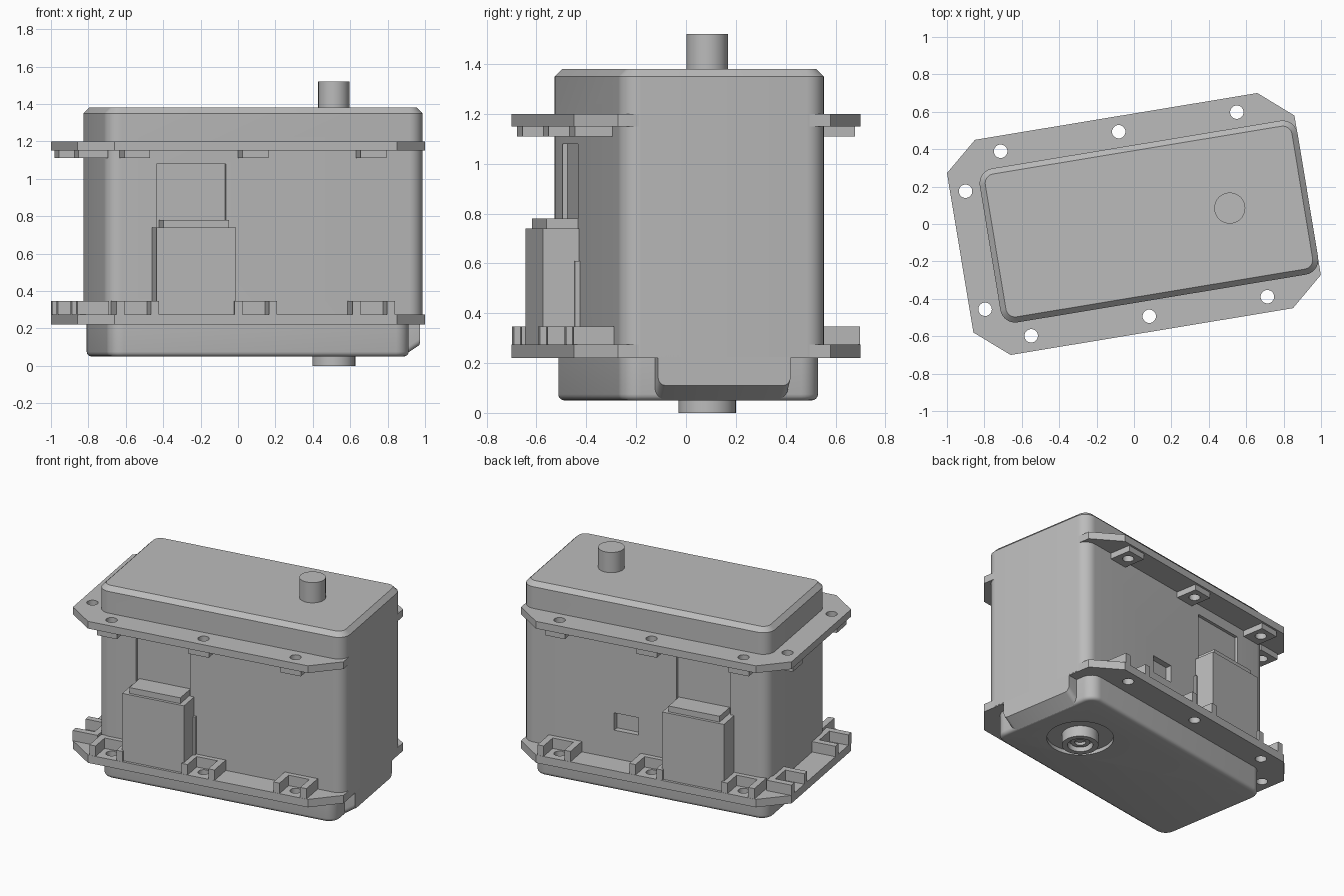
import bpy, bmesh
from math import sin, cos, pi, radians

TURN = radians(9.4)
cube = bpy.data.objects.get("Cube")
if cube:
    bpy.data.objects.remove(cube)

grey = bpy.data.materials.new("housing grey")
grey.use_nodes = True
shade = (0.5, 0.5, 0.5, 1)
grey.diffuse_color = shade
grey.node_tree.nodes["Principled BSDF"].inputs["Base Color"].default_value = shade


def finish(name, bm):
    """Turn a bmesh into an object aligned with the rotated housing."""
    bmesh.ops.recalc_face_normals(bm, faces=bm.faces)
    mesh = bpy.data.meshes.new(name)
    bm.to_mesh(mesh)
    bm.free()
    mesh.materials.append(grey)
    ob = bpy.data.objects.new(name, mesh)
    ob.rotation_euler.z = TURN
    bpy.context.collection.objects.link(ob)
    return ob


def loft(name, rings):
    """Skin a stack of (outline, height) rings and cap both ends."""
    bm = bmesh.new()
    loops = [[bm.verts.new((x, y, z)) for x, y in pts] for pts, z in rings]
    for a, b in zip(loops, loops[1:]):
        for i in range(len(a)):
            j = (i + 1) % len(a)
            bm.faces.new((a[i], a[j], b[j], b[i]))
    bm.faces.new(loops[0])
    bm.faces.new(loops[-1])
    return finish(name, bm)


def prism(name, pts, z0, z1):
    return loft(name, [(pts, z0), (pts, z1)])


def box(name, x0, x1, y0, y1, z0, z1):
    return prism(name, [(x0, y0), (x1, y0), (x1, y1), (x0, y1)], z0, z1)


def circle(x, y, r, n=32):
    return [(x + r * cos(2 * pi * i / n), y + r * sin(2 * pi * i / n)) for i in range(n)]


def rounded(x0, x1, h, r, inset=0):
    """Rounded rectangle outline, optionally shrunk by an inset."""
    q = r - inset
    centres = [(x1 - r, h - r), (x0 + r, h - r), (x0 + r, r - h), (x1 - r, r - h)]
    return [(cx + q * cos((k + i / 8) * pi / 2), cy + q * sin((k + i / 8) * pi / 2))
            for k, (cx, cy) in enumerate(centres) for i in range(9)]


def cut(ob, cutters):
    """Subtract the cutters, then discard them."""
    for c in cutters:
        c.hide_render = True
        mod = ob.modifiers.new("cut", "BOOLEAN")
        mod.operation = "DIFFERENCE"
        mod.solver = "EXACT"
        mod.object = c
    bpy.context.view_layer.update()
    evaluated = ob.evaluated_get(bpy.context.evaluated_depsgraph_get())
    mesh = bpy.data.meshes.new_from_object(evaluated)
    ob.modifiers.clear()
    ob.data = mesh
    for c in cutters:
        bpy.data.objects.remove(c)


parts = []

# Main housing with a chamfered lid, connector recesses and a small window
LEFT, RIGHT, HALF = -0.78, 0.942, 0.417
body = loft("housing", [(rounded(LEFT, RIGHT, HALF, 0.08), 0.225),
                        (rounded(LEFT, RIGHT, HALF, 0.08), 1.35),
                        (rounded(LEFT, RIGHT, HALF, 0.08, 0.03), 1.38)])
cut(body, [box("recess_cutter", -0.51, -0.135, -0.6, 0.02 - HALF, 0.5, 1.08),
           box("recess_cutter", -0.51, -0.135, HALF - 0.02, 0.6, 0.5, 1.08),
           box("window_cutter", 0.13, 0.30, HALF - 0.04, 0.6, 0.47, 0.59)])
parts.append(body)

# Shaft axis in housing coordinates
AX = 0.512 * cos(TURN) + 0.085 * sin(TURN)
AY = 0.085 * cos(TURN) - 0.512 * sin(TURN)

# Lower case with a rounded bottom edge and a round well
fillet = [(rounded(-0.765, 0.87, 0.405, 0.08, 0.025 * (1 - sin(t * pi / 8))),
           0.075 - 0.025 * cos(t * pi / 8)) for t in range(5)]
lower = loft("lower_case", fillet + [(rounded(-0.765, 0.87, 0.405, 0.08), 0.23)])
cut(lower, [prism("well_cutter", circle(AX, AY, 0.21, 48), 0, 0.075)])
parts.append(lower)

# Sloped tongue below the end wall
bm = bmesh.new()
side = [(0.75, 0.23), (RIGHT, 0.23), (RIGHT, 0.11), (0.855, 0.052), (0.75, 0.052)]
a, b = [[bm.verts.new((x, y, z)) for x, z in side] for y in (-0.27, 0.27)]
bm.faces.new(a)
bm.faces.new(b)
for i in range(5):
    bm.faces.new((a[i], a[(i + 1) % 5], b[(i + 1) % 5], b[i]))
corners = [bm.edges.get((r[2], r[3])) for r in (a, b)]
bmesh.ops.bevel(bm, geom=corners, offset=0.03, segments=4, profile=0.5, affect="EDGES")
parts.append(finish("end_tongue", bm))

# Output shaft and hollow lower boss
parts.append(prism("shaft", circle(AX, AY, 0.083, 40), 1.3, 1.52))
boss = prism("lower_boss", circle(AX, AY, 0.115, 40), 0, 0.12)
cut(boss, [prism("bore_cutter", circle(AX, AY, 0.08), -0.1, 0.04)])
parts.append(boss)
pin = prism("boss_pin", circle(AX, AY, 0.06), 0.02, 0.1)
cut(pin, [prism("pin_cutter", circle(AX, AY, 0.035), -0.1, 0.06)])
parts.append(pin)

# Screw positions: (x, y, outward direction)
screws = [(x, s * 0.5, (0, s)) for s in (-1, 1) for x in (-0.64, 0, 0.64)]
screws += [(-0.86, s * 0.32, (-1, 0)) for s in (-1, 1)]
octagon = [(0.765, 0.583), (-0.765, 0.583), (-0.942, 0.432), (-0.942, -0.432),
           (-0.765, -0.583), (0.765, -0.583), (0.941, -0.432), (0.941, 0.432)]
pocket = [(-0.115, -0.09), (0.115, -0.09), (0.115, 0.082), (0.072, 0.082),
          (0.072, -0.05), (-0.072, -0.05), (-0.072, 0.082), (-0.115, 0.082)]
tab = [(-0.07, -0.09), (0.07, -0.09), (0.07, 0.07), (-0.07, 0.07)]


def place(shape, x, y, out):
    """Orient an (along, outward) outline at a screw position."""
    ox, oy = out
    return [(x + t * oy + d * ox, y - t * ox + d * oy) for t, d in shape]


def drills():
    return [prism("drill", circle(x, y, 0.036, 24), -1, 3) for x, y, _ in screws]


# Mounting flanges, lower nut pockets and upper screw tabs
for name, z0, z1 in (("lower_flange", 0.22, 0.275), ("upper_flange", 1.15, 1.2)):
    flange = prism(name, octagon, z0, z1)
    cut(flange, drills())
    parts.append(flange)
for x, y, out in screws:
    parts.append(prism("nut_pocket", place(pocket, x, y, out), 0.27, 0.347))
    lug = prism("screw_tab", place(tab, x, y, out), 1.11, 1.151)
    cut(lug, [prism("drill", circle(x, y, 0.036, 24), 1, 1.3)])
    parts.append(lug)

# Stepped connector on both long sides
for s, end in ((-1, "front"), (1, "back")):
    for label, x0, x1, out, z0, z1 in (("plug", -0.535, -0.105, 0.565, 0.27, 0.74),
                                       ("step", -0.495, -0.14, 0.545, 0.7, 0.78)):
        ys = sorted((s * 0.38, s * out))
        parts.append(box(f"{end}_connector_{label}", x0, x1, *ys, z0, z1))
    # Small side tab beside the plug
    ys = sorted((s * 0.38, s * 0.437))
    parts.append(box(f"{end}_connector_tab", -0.12, -0.09, *ys, 0.27, 0.61))

bpy.ops.object.select_all(action="DESELECT")
for ob in parts:
    ob.select_set(True)
bpy.context.view_layer.objects.active = body
bpy.ops.object.shade_smooth_by_angle(angle=radians(30))
